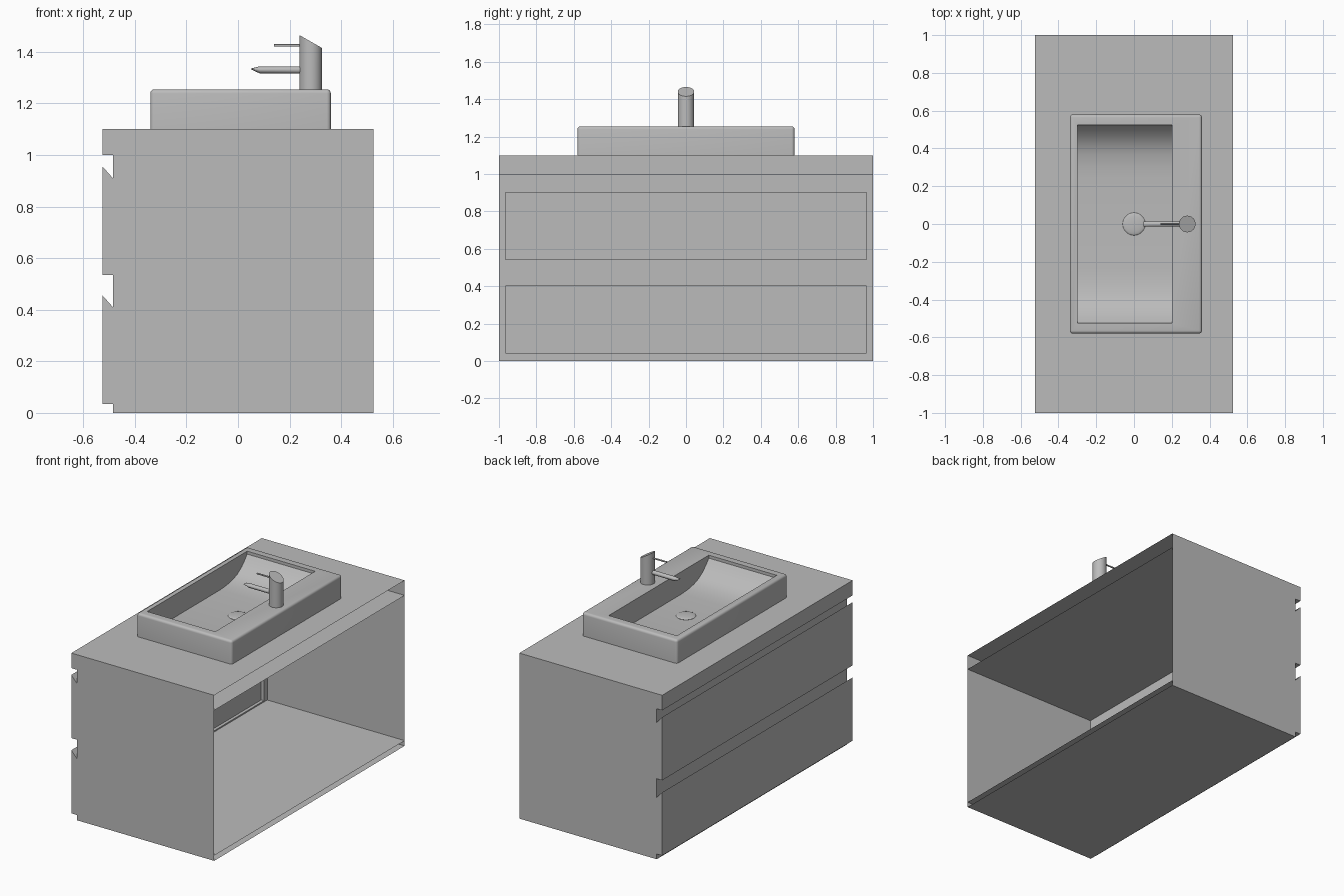
import bpy, bmesh, math
from mathutils import Vector, Matrix

if "Cube" in bpy.data.objects:
    bpy.data.objects.remove(bpy.data.objects["Cube"], do_unlink=True)

grey = bpy.data.materials.new("plain_grey")
grey.use_nodes = True
GREY = (0.5, 0.5, 0.5, 1)
grey.diffuse_color = GREY
grey.node_tree.nodes["Principled BSDF"].inputs["Base Color"].default_value = GREY


def finish(name, bm, smooth=False):
    mesh = bpy.data.meshes.new(name)
    bm.to_mesh(mesh)
    bm.free()
    mesh.materials.append(grey)
    obj = bpy.data.objects.new(name, mesh)
    bpy.context.collection.objects.link(obj)
    if smooth:
        smooth_shade(obj)
    return obj


def activate(obj):
    bpy.ops.object.select_all(action='DESELECT')
    obj.select_set(True)
    bpy.context.view_layer.objects.active = obj


def smooth_shade(obj):
    activate(obj)
    bpy.ops.object.shade_smooth_by_angle(angle=math.radians(35))


def box(x, y, z):
    """Box from (min, max) pairs."""
    bm = bmesh.new()
    bmesh.ops.create_cube(bm, size=1)
    for v in bm.verts:
        v.co = [lo + (c + 0.5) * (hi - lo) for c, (lo, hi) in zip(v.co, (x, y, z))]
    return bm


def remove_faces(bm, *directions):
    bm.normal_update()
    gone = [f for f in bm.faces if any(f.normal.dot(Vector(d)) > 0.9 for d in directions)]
    bmesh.ops.delete(bm, geom=gone, context='FACES')


def prism(outline, shift):
    """Extrude a closed outline of 3D points along a vector."""
    bm = bmesh.new()
    face = bm.faces.new([bm.verts.new(p) for p in outline])
    new = bmesh.ops.extrude_face_region(bm, geom=[face])["geom"]
    bmesh.ops.translate(bm, vec=shift, verts=[g for g in new if isinstance(g, bmesh.types.BMVert)])
    bmesh.ops.recalc_face_normals(bm, faces=bm.faces)
    return bm


def rod(x0, x1, z, r, segments):
    """Horizontal round bar along x."""
    bm = bmesh.new()
    place = Matrix.Translation(((x0 + x1) / 2, 0, z)) @ Matrix.Rotation(math.pi / 2, 4, 'Y')
    bmesh.ops.create_cone(bm, cap_ends=True, segments=segments, radius1=r, radius2=r,
                          depth=x1 - x0, matrix=place)
    return bm


FRONT, INNER, REAR = -0.525, -0.485, 0.525
WIDTH = (-1, 1)

# Hollow worktop, cabinet sides and floor, all open at the rear
bm = box((FRONT, REAR), WIDTH, (1.0, 1.1))
remove_faces(bm, (1, 0, 0))
finish("worktop", bm)

bm = box((INNER, REAR), WIDTH, (0, 1.0))
remove_faces(bm, (1, 0, 0), (-1, 0, 0), (0, 0, 1), (0, 0, -1))
finish("cabinet_sides", bm)

bm = box((INNER, REAR), WIDTH, (0, 0.035))
remove_faces(bm, (1, 0, 0))
finish("cabinet_floor", bm)

# Rails closing the gaps around the drawers
for name, low, high in (("middle_rail", 0.41, 0.535), ("top_rail", 0.91, 1.0)):
    finish(name, box((INNER, INNER + 0.003), WIDTH, (low, high)))

# Drawer fronts with a slanted finger grip and a recessed inner face
for name, low, top in (("lower_drawer", 0.035, 0.455), ("upper_drawer", 0.535, 0.955)):
    outline = [(FRONT, -1, low), (INNER, -1, low), (INNER, -1, top - 0.045), (FRONT, -1, top)]
    bm = prism(outline, (0, 2, 0))
    back = max(bm.faces, key=lambda f: f.normal.x)
    middle = back.calc_center_median()
    bmesh.ops.inset_individual(bm, faces=[back], thickness=0.012)
    for v in back.verts:
        v.co.y = math.copysign(0.965, v.co.y)
    panel = bmesh.ops.extrude_discrete_faces(bm, faces=[back])["faces"][0]
    rim = list(panel.verts)
    for v in rim:
        v.co.x -= 0.02
    # walls of the recess
    for a, b in zip(rim, rim[1:] + rim[:1]):
        pts = [a.co, b.co, b.co + Vector((0.02, 0, 0)), a.co + Vector((0.02, 0, 0))]
        bm.faces.new([bm.verts.new(p) for p in pts])
    finish(name, bm)

# Sink block with rounded outer edges
bm = box((-0.34, 0.36), (-0.58, 0.58), (1.1, 1.255))
edges = [e for e in bm.edges if max(v.co.z for v in e.verts) > 1.2]
bmesh.ops.bevel(bm, geom=edges, offset=0.016, segments=4, profile=0.5, affect='EDGES')
sink = finish("sink", bm)

# Basin hollow: straight sides, curved slopes at both ends
slope = [(0.525, 1.3), (0.525, 1.235), (0.5, 1.205), (0.465, 1.17), (0.42, 1.14),
         (0.37, 1.122), (0.31, 1.111), (0.24, 1.106)]
outline = [(-0.3, y, z) for y, z in slope] + [(-0.3, -y, z) for y, z in reversed(slope)]
cutter = finish("basin_cutter", prism(outline, (0.5, 0, 0)))
cutter.hide_render = True
cut = sink.modifiers.new("basin", 'BOOLEAN')
cut.operation, cut.solver, cut.object = 'DIFFERENCE', 'EXACT', cutter
activate(sink)
bpy.ops.object.modifier_apply(modifier="basin")
bpy.data.objects.remove(cutter, do_unlink=True)
smooth_shade(sink)

# Low domed drain cover
bm = bmesh.new()
bmesh.ops.create_uvsphere(bm, u_segments=32, v_segments=12, radius=0.06)
bmesh.ops.scale(bm, vec=(1, 1, 0.15), verts=bm.verts)
bmesh.ops.translate(bm, vec=(0, 0, 1.107), verts=bm.verts)
finish("drain_cover", bm, True)

# Tap body with a slanted top
bm = bmesh.new()
bmesh.ops.create_cone(bm, cap_ends=True, segments=40, radius1=0.044, radius2=0.044, depth=0.2,
                      matrix=Matrix.Translation((0.282, 0, 1.35)))
for v in bm.verts:
    v.co.z = 1.44 - 0.57 * (v.co.x - 0.282) if v.co.z > 1.35 else 1.25
finish("tap_body", bm, True)

# Spout with a wedge tip, and a thin lever
bm = rod(0.08, 0.26, 1.33, 0.014, 24)
tip = min(bm.faces, key=lambda f: f.calc_center_median().x)
end = bmesh.ops.extrude_discrete_faces(bm, faces=[tip])["faces"][0]
bmesh.ops.delete(bm, geom=[end], context='FACES_ONLY')
bm.free()
bm = rod(0.05, 0.26, 1.33, 0.014, 24)
bmesh.ops.bisect_plane(bm, geom=bm.verts[:] + bm.edges[:] + bm.faces[:],
                       plane_co=(0.085, 0, 0), plane_no=(1, 0, 0))
for v in bm.verts:
    if v.co.x < 0.06:
        v.co.z = 1.334 + (v.co.z - 1.33) * 0.1
finish("spout", bm, True)
finish("lever", rod(0.14, 0.26, 1.425, 0.005, 12), True)
